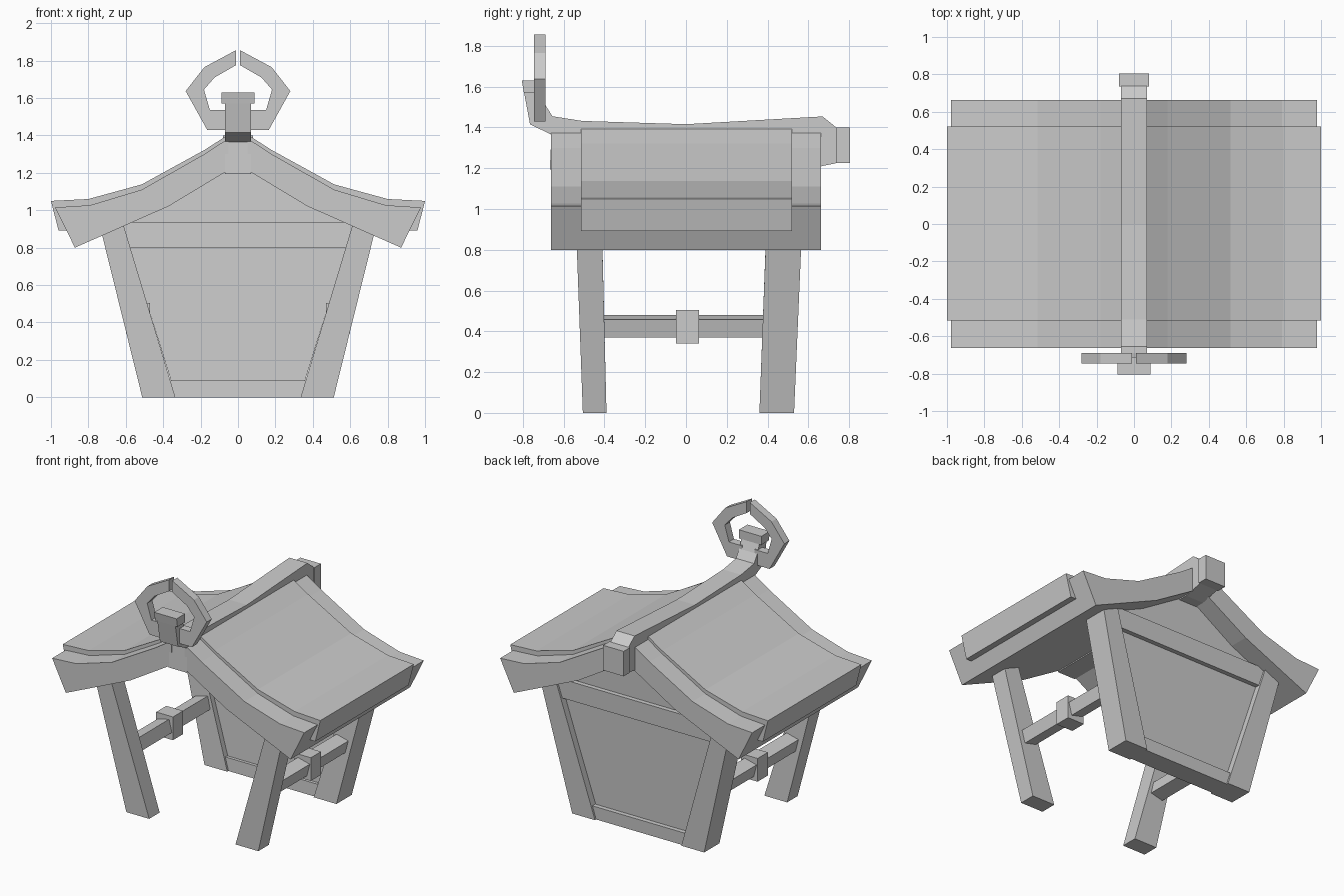
import bpy, bmesh, math
from mathutils import Vector

if "Cube" in bpy.data.objects:
    bpy.data.objects.remove(bpy.data.objects["Cube"])


def finish(name, bm, mirror=False):
    bmesh.ops.recalc_face_normals(bm, faces=bm.faces)
    me = bpy.data.meshes.new(name)
    bm.to_mesh(me)
    bm.free()
    ob = bpy.data.objects.new(name, me)
    bpy.context.collection.objects.link(ob)
    if mirror:
        ob.modifiers.new("mirror", 'MIRROR').use_axis[0] = True
    return ob


def loft(name, a, b, mirror=False):
    """Closed solid between two matching outlines."""
    bm = bmesh.new()
    va = [bm.verts.new(p) for p in a]
    vb = [bm.verts.new(p) for p in b]
    bm.faces.new(va)
    bm.faces.new(vb[::-1])
    n = len(a)
    for i in range(n):
        j = (i + 1) % n
        bm.faces.new((va[i], vb[i], vb[j], va[j]))
    return finish(name, bm, mirror)


def front_prism(name, pts, y0, y1, mirror=False, lean=0.0):
    """Extrude an x-z profile along y; lean shears it backward with height."""
    return loft(name, [(x, y0 + lean * z, z) for x, z in pts],
                [(x, y1 + lean * z, z) for x, z in pts], mirror)


def side_prism(name, pts, half):
    """Extrude a y-z profile across x."""
    return loft(name, [(-half, y, z) for y, z in pts],
                [(half, y, z) for y, z in pts])


def rect(cx, cz, w, h, angle=0.0):
    c, s = math.cos(angle), math.sin(angle)
    return [(cx + u * w / 2 * c + v * h / 2 * s, cz - u * w / 2 * s + v * h / 2 * c)
            for u, v in ((-1, -1), (1, -1), (1, 1), (-1, 1))]


# roof: thick curved slabs with a raised, shorter panel on top
slab = [(0.05, 1.385), (0.18, 1.30), (0.515, 1.11), (0.79, 1.027), (0.978, 1.015),
        (0.872, 0.80), (0.72, 0.867), (0.37, 1.022), (0.05, 1.215)]
front_prism("roof_slab", slab, -0.663, 0.663, True)
panel = [(0.05, 1.405), (0.18, 1.322), (0.515, 1.138), (0.80, 1.06), (1.0, 1.05),
         (0.96, 0.893), (0.90, 0.893), (0.80, 0.95), (0.50, 1.06), (0.05, 1.30)]
front_prism("roof_panel", panel, -0.515, 0.52, True)

# ridge beam with upturned front end
ridge = [(-0.668, 1.195), (-0.66, 1.365), (-0.765, 1.415), (-0.795, 1.575),
         (-0.715, 1.575), (-0.69, 1.51), (-0.655, 1.455), (-0.51, 1.432), (0, 1.416),
         (0.67, 1.454), (0.737, 1.40), (0.737, 1.225), (0.665, 1.21), (0.6, 1.195)]
side_prism("ridge_beam", ridge, 0.07)
side_prism("ridge_front_cap", [(-0.795, 1.57), (-0.805, 1.63), (-0.71, 1.63), (-0.71, 1.57)], 0.087)
side_prism("ridge_back_block", [(0.735, 1.225), (0.805, 1.225), (0.805, 1.40), (0.735, 1.40)], 0.08)

# horn-like ring on the front end
horn = [(0.012, 1.855), (0.18, 1.765), (0.28, 1.637), (0.165, 1.43), (0.05, 1.43),
        (0.05, 1.535), (0.15, 1.535), (0.182, 1.645), (0.125, 1.71), (0.012, 1.775)]
front_prism("horn_ring", horn, -0.746, -0.69, True)


# legs, splayed outward
def leg(name, yb, yt):
    loft(name,
         [(0.335, yb[0], 0), (0.512, yb[0], 0), (0.512, yb[1], 0), (0.335, yb[1], 0)],
         [(0.618, yt[0], 0.94), (0.742, yt[0], 0.93), (0.742, yt[1], 0.93), (0.618, yt[1], 0.94)],
         True)


leg("front_leg", (-0.506, -0.39), (-0.54, -0.413))
leg("back_leg", (0.36, 0.53), (0.395, 0.57))

# back wall with its top and bottom beams
wall = [(0.34, 0.03), (0.61, 0.90), (0.60, 0.94), (0.37, 1.04), (0.06, 1.23)]
wall += [(-x, z) for x, z in wall[::-1]]
front_prism("back_wall", wall, 0.395, 0.485, lean=0.04)
front_prism("wall_bottom_beam", [(-0.34, 0), (0.34, 0), (0.37, 0.09), (-0.37, 0.09)],
            0.373, 0.517, lean=0.04)
front_prism("wall_top_beam", [(-0.59, 0.80), (0.59, 0.80), (0.62, 0.935), (-0.62, 0.935)],
            0.373, 0.517, lean=0.04)

# side rails joining the legs, each with a square collar
front_prism("side_rail", rect(0.535, 0.425, 0.095, 0.09, math.radians(14)), -0.43, 0.42, True)
front_prism("rail_collar", rect(0.535, 0.423, 0.13, 0.163), -0.05, 0.063, True)
